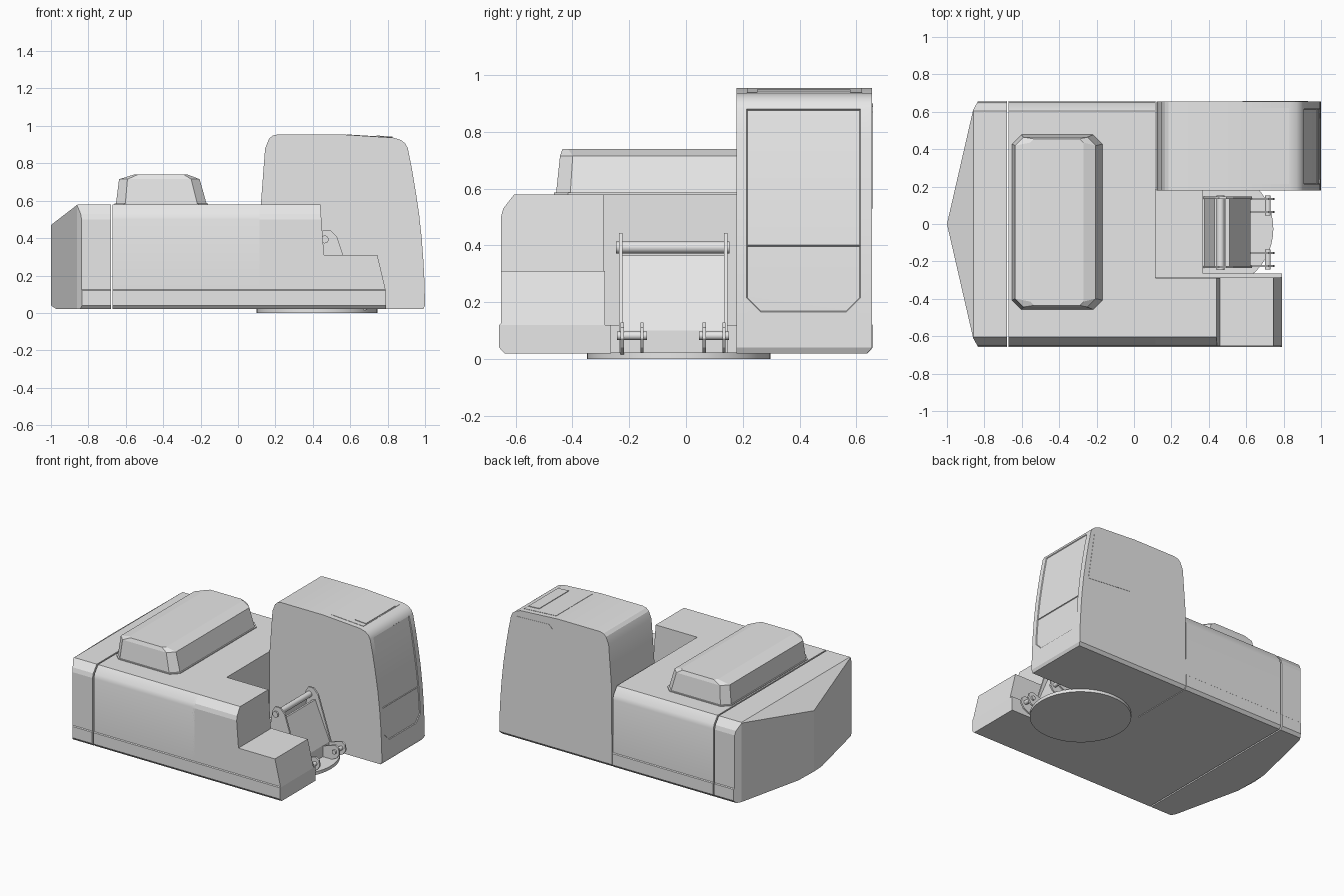
import bpy, bmesh, math
from mathutils import Vector

cube = bpy.data.objects.get("Cube")
if cube:
    bpy.data.objects.remove(cube, do_unlink=True)

grey = bpy.data.materials.new("plain_grey")
grey.use_nodes = True
grey.diffuse_color = (0.8, 0.8, 0.8, 1)
grey.node_tree.nodes["Principled BSDF"].inputs["Base Color"].default_value = (0.8, 0.8, 0.8, 1)


def finish(name, bm, smooth=False):
    bmesh.ops.recalc_face_normals(bm, faces=bm.faces)
    mesh = bpy.data.meshes.new(name)
    bm.to_mesh(mesh)
    bm.free()
    mesh.materials.append(grey)
    ob = bpy.data.objects.new(name, mesh)
    bpy.context.collection.objects.link(ob)
    if smooth:
        bpy.ops.object.select_all(action="DESELECT")
        ob.select_set(True)
        bpy.context.view_layer.objects.active = ob
        bpy.ops.object.shade_smooth_by_angle(angle=math.radians(25))
    return ob


def loft(rings):
    """Closed solid through rings of equal point count."""
    bm = bmesh.new()
    loops = [[bm.verts.new(p) for p in ring] for ring in rings]
    n = len(loops[0])
    for a, b in zip(loops, loops[1:]):
        for i in range(n):
            j = (i + 1) % n
            bm.faces.new((a[i], a[j], b[j], b[i]))
    bm.faces.new(loops[0][::-1])
    bm.faces.new(loops[-1])
    return bm


def along_x(section, x0, x1):
    """Extrude a (y, z) section; x1 may depend on z."""
    end = x1 if callable(x1) else (lambda z: x1)
    return loft([[(x0, y, z) for y, z in section], [(end(z), y, z) for y, z in section]])


def along_y(profile, y0, y1):
    return loft([[(x, y, z) for x, z in profile] for y in (y0, y1)])


def box(name, lo, hi):
    return finish(name, along_x([(lo[1], lo[2]), (hi[1], lo[2]), (hi[1], hi[2]), (lo[1], hi[2])], lo[0], hi[0]))


def slice_off(bm, point, normal):
    """Cut away the side the normal points to and cap the hole."""
    cut = bmesh.ops.bisect_plane(bm, geom=bm.verts[:] + bm.edges[:] + bm.faces[:], plane_co=point,
                                 plane_no=normal, clear_outer=True)
    edges = [e for e in cut["geom_cut"] if isinstance(e, bmesh.types.BMEdge)]
    bmesh.ops.holes_fill(bm, edges=edges, sides=0)


def rod(name, centre, radius, y0, y1):
    ring = [(centre[0] + radius * math.cos(a * math.tau / 16), centre[1] + radius * math.sin(a * math.tau / 16))
            for a in range(16)]
    finish(name, along_y(ring, y0, y1), True)


# Housing cross-section: skirt, side wall and chamfered shoulder
side = [(-0.64, 0.02), (-0.658, 0.04), (-0.658, 0.12), (-0.652, 0.125), (-0.652, 0.5), (-0.644, 0.53), (-0.605, 0.58)]
full = side + [(-y, z) for y, z in reversed(side)]
finish("engine_housing", along_x(full, -0.67, 0.115), True)

# Counterweight with a pointed tail and sloping top
bm = along_x(full, -1.02, -0.68)
for s in (-1, 1):
    slice_off(bm, (-1, 0, 0), (-0.61, s * 0.14, 0))
    slice_off(bm, (-0.86, s * 0.61, 0), (-0.045, s * 0.025, 0))
slice_off(bm, (-0.857, 0, 0.58), (-0.11, 0, 0.143))
slice_off(bm, (-1, 0, 0.04), (-0.02, 0, -0.03))
finish("counterweight", bm)

# Side tank and the step in front of it
finish("side_tank", along_x(side[4:] + [(-0.29, 0.58), (-0.29, 0.3), (-0.652, 0.3)], 0.1,
                            lambda z: 0.46 - 0.02 * (z - 0.31) / 0.27))
finish("front_step", along_x(side[2:4] + [(-0.652, 0.31), (-0.285, 0.31), (-0.285, 0.12)], 0.1,
                             lambda z: 0.79 - 0.045 * max(0, z - 0.12) / 0.19))
finish("step_skirt", along_x(side[:3] + [(-0.264, 0.12), (-0.264, 0.02)], 0.1, 0.79))
box("slot_floor", (0.1, -0.27, 0.02), (0.37, 0.185, 0.12))


# Engine hood with chamfered corners and a crowned top
def ring(x0, x1, y0, y1, z, c):
    pts = [(x0 + c, y0), (x1 - c, y0), (x1, y0 + c), (x1, y1 - c),
           (x1 - c, y1), (x0 + c, y1), (x0, y1 - c), (x0, y0 + c)]
    return [(x, y, z) for x, y in pts]


finish("hood_flange", loft([ring(-0.66, -0.16, -0.465, 0.485, z, 0.05) for z in (0.575, 0.586)]))
finish("engine_hood", loft([ring(-0.653, -0.167, -0.458, 0.478, 0.58, 0.05),
                            ring(-0.636, -0.205, -0.444, 0.464, 0.715, 0.045),
                            ring(-0.555, -0.27, -0.435, 0.455, 0.74, 0.02)]))

# Cab: side profile extruded across, with recessed front panes
profile = [(0.12, 0.02), (0.122, 0.58), (0.145, 0.88), (0.165, 0.93), (0.185, 0.948), (0.215, 0.955),
           (0.54, 0.955), (0.83, 0.937), (0.87, 0.925), (0.895, 0.905), (0.908, 0.88), (0.93, 0.77),
           (0.95, 0.65), (0.968, 0.53), (0.982, 0.4), (0.991, 0.28), (0.997, 0.165), (1.0, 0.04), (0.99, 0.02)]
bm = along_y(profile, 0.178, 0.656)
slice_off(bm, (0, 0.656, 0.04), (0, 0.02, -0.018))
bmesh.ops.recalc_face_normals(bm, faces=bm.faces)


def front_faces(low, high):
    return [f for f in bm.faces if f.normal.x > 0.5 and low < f.calc_center_median().z < high]


def score(faces, point, normal):
    geom = set(faces)
    for f in faces:
        geom.update(f.edges)
        geom.update(f.verts)
    bmesh.ops.bisect_plane(bm, geom=list(geom), plane_co=point, plane_no=normal)


pane_low, pane_high, middle = 0.213, 0.615, 0.414
for y in (pane_low, pane_high):
    score(front_faces(0.165, 0.88), (0, y, 0), (0, 1, 0))
for y, s in ((pane_low, 1), (pane_high, -1)):
    score(front_faces(0.165, 0.28), (0, y + s * 0.05, 0.165), (0, s, 1))
for low, high in ((0.4, 0.88), (0.165, 0.4)):
    pane = []
    for f in front_faces(low, high):
        c = f.calc_center_median()
        off = abs(c.y - middle)
        if off < 0.2 and (c.z - 0.165) + (0.201 - off) > 0.05:
            pane.append(f)
    bmesh.ops.inset_region(bm, faces=pane, thickness=0.004, depth=-0.005)
finish("cab", bm, True)


# Thin plates on the cab roof and door
def roof_z(x):
    return 0.955 - 0.018 * (x - 0.54) / 0.29


for name, x0, x1, y0, y1, t in (("roof_panel", 0.58, 0.83, 0.215, 0.62, 0.002),
                                ("roof_hatch", 0.74, 0.825, 0.25, 0.58, 0.006)):
    finish(name, along_y([(x0, roof_z(x0)), (x1, roof_z(x1)), (x1, roof_z(x1) + t), (x0, roof_z(x0) + t)], y0, y1))
finish("door_window", along_y([(0.58, 0.56), (0.93, 0.53), (0.88, 0.87), (0.86, 0.89), (0.61, 0.9), (0.58, 0.87)],
                              0.655, 0.658))

# Swing bearing under the floor
bm = bmesh.new()
bmesh.ops.create_cone(bm, cap_ends=True, segments=48, radius1=0.323, radius2=0.323, depth=0.022)
bmesh.ops.translate(bm, verts=bm.verts, vec=Vector((0.422, -0.026, 0.011)))
finish("swing_bearing", bm, True)

# Boom bracket: cheek plates, web plates and top pin
cheek = [(0.37, 0.015), (0.435, 0.41), (0.455, 0.443), (0.495, 0.443), (0.53, 0.406), (0.63, 0.1), (0.63, 0.015)]
for name, y in (("right_cheek", -0.23), ("left_cheek", 0.14)):
    finish(name, along_y(cheek, y - 0.006, y + 0.006))
finish("front_web", along_y([(0.49, 0.36), (0.51, 0.365), (0.622, 0.1), (0.622, 0.015), (0.6, 0.015), (0.6, 0.1)],
                            -0.23, 0.14))
finish("rear_web", along_y([(0.375, 0.015), (0.43, 0.35), (0.442, 0.35), (0.39, 0.015)], -0.23, 0.14))
rod("top_pin", (0.463, 0.393), 0.021, -0.247, 0.153)

# Cylinder lugs with their pins
lug = [(0.6, 0.015), (0.6, 0.09), (0.69, 0.12), (0.72, 0.128), (0.745, 0.11), (0.75, 0.07), (0.73, 0.04), (0.68, 0.015)]
for label, ys in (("right", (-0.225, -0.155)), ("left", (0.064, 0.134))):
    for part, y in zip(("outer", "inner"), ys):
        finish(f"{label}_lug_{part}", along_y(lug, y - 0.006, y + 0.006))
    rod(f"{label}_lug_pin", (0.716, 0.082), 0.015, ys[0] - 0.018, ys[1] + 0.018)
